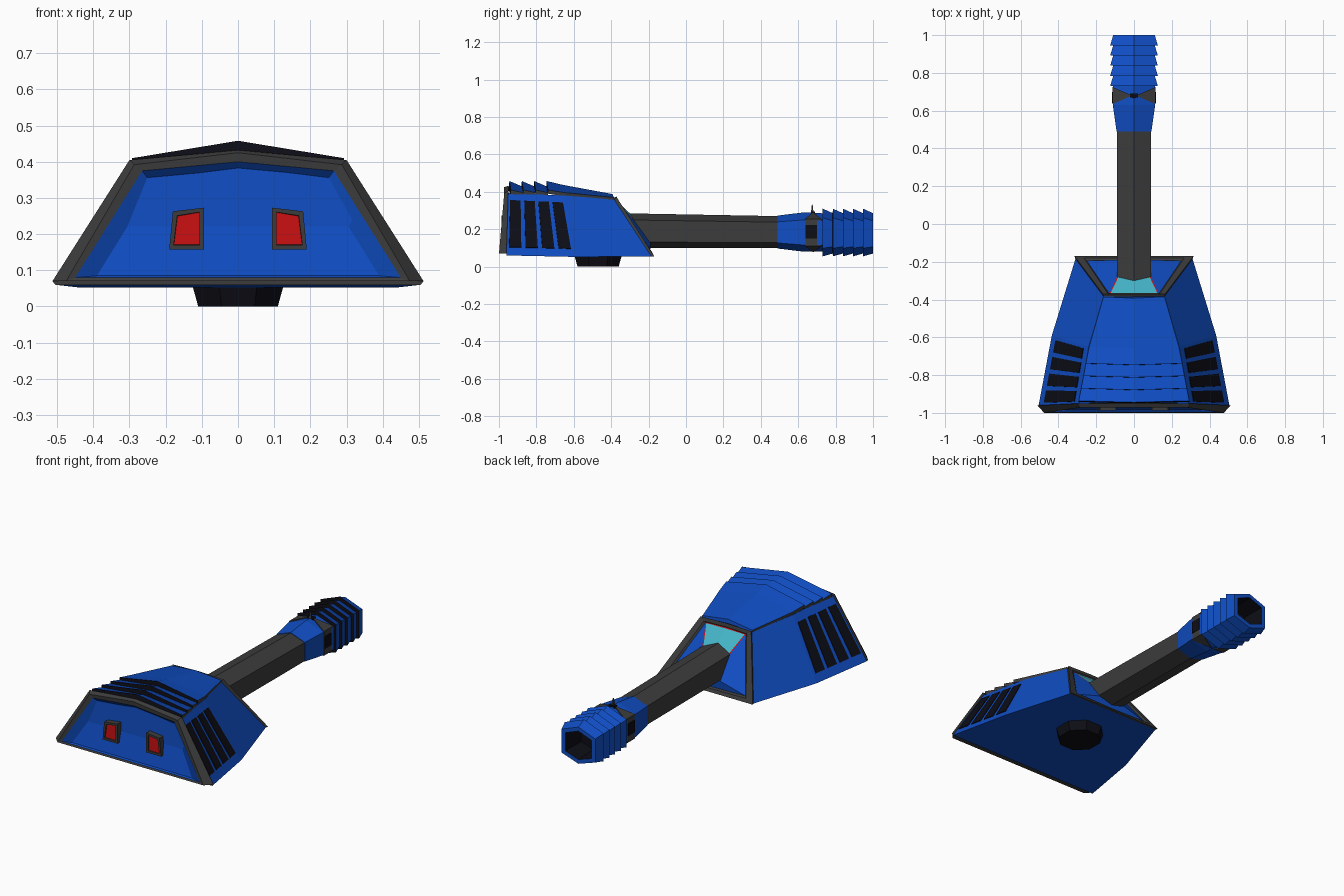
import bpy, bmesh, math
from mathutils import Vector

if "Cube" in bpy.data.objects:
    bpy.data.objects.remove(bpy.data.objects["Cube"])

COLOURS = {
    "blue": (0.005, 0.075, 0.55, 1), "grey": (0.045, 0.045, 0.045, 1),
    "black": (0.004, 0.004, 0.008, 1), "red": (0.6, 0.005, 0.006, 1),
    "cyan": (0.06, 0.46, 0.58, 1)}
NAMES = list(COLOURS)
MATS = []
for n, c in COLOURS.items():
    m = bpy.data.materials.new(n)
    m.diffuse_color = c
    m.use_nodes = True
    m.node_tree.nodes["Principled BSDF"].inputs["Base Color"].default_value = m.diffuse_color
    MATS.append(m)


def finish(name, bm):
    bmesh.ops.recalc_face_normals(bm, faces=bm.faces)
    me = bpy.data.meshes.new(name)
    bm.to_mesh(me)
    bm.free()
    for m in MATS:
        me.materials.append(m)
    ob = bpy.data.objects.new(name, me)
    bpy.context.collection.objects.link(ob)
    return ob


def loft(name, loops, mats, cap0=None, cap1=None, rim=None):
    """Skin closed loops; mats = one colour (or list of colours per side) per strip."""
    bm = bmesh.new()
    rows = [[bm.verts.new(p) for p in lp] for lp in loops]
    n = len(rows[0])
    if isinstance(mats, str):
        mats = [mats] * (len(rows) - 1)
    for a, b, mat in zip(rows, rows[1:], mats):
        for i in range(n):
            j = (i + 1) % n
            f = bm.faces.new((a[i], a[j], b[j], b[i]))
            f.material_index = NAMES.index(mat if isinstance(mat, str) else mat[i])
    for row, mat in ((rows[0], cap0), (rows[-1], cap1)):
        if mat:
            bm.faces.new(row).material_index = NAMES.index(mat)
    if rim:  # coloured border around the faces of one colour
        bm.normal_update()
        fs = [f for f in bm.faces if f.material_index == NAMES.index(rim[0])]
        for f in bmesh.ops.inset_region(bm, faces=fs, thickness=0.007)["faces"]:
            f.material_index = NAMES.index(rim[1])
    return finish(name, bm)


def box(name, lo, hi, mat):
    loops = [[(lo[0], lo[1], z), (hi[0], lo[1], z), (hi[0], hi[1], z), (lo[0], hi[1], z)]
             for z in (lo[2], hi[2])]
    return loft(name, loops, mat, mat, mat)


def flip(p):
    return (-p[0], p[1], p[2])


def sym(half):
    """Mirror a half outline; points on x = 0 are kept once."""
    return list(half) + [flip(p) for p in reversed(half) if p[0] != 0]


def hexa(y, w, lo, hi):
    h = hi - lo
    return sym([(0, y, lo), (w, y, lo + .17 * h), (w, y, lo + .81 * h), (0, y, hi)])


# Armoured body
A, B, C = (.31, -.185, .055), (.435, -.59, .052), (.505, -.96, .06)
D, E, F = (.16, -.385, .36), (.24, -.65, .38), (.29, -.95, .395)
loft("body", [sym([A, D]), sym([B, E]), sym([C, F])], "blue", "blue", "blue")

# Rear frame with recessed panel
loft("rear_frame", [
    sym([C, F, (0, -.945, .42)]),
    sym([(.513, -.96, .07), (.30, -.95, .405), (0, -.95, .432)]),
    sym([(.475, -1, .07), (.287, -.972, .392), (0, -.972, .425)]),
    sym([(.45, -.995, .08), (.265, -.97, .375), (0, -.97, .40)]),
    sym([(.39, -.985, .085), (.235, -.93, .335), (0, -.93, .365)])],
    ["grey", "grey", "grey", "blue"], None, "blue")

# Front frame and tapered barrel shield with bordered window
loft("front_frame", [
    sym([(0, -.185, .055), A, D, (0, -.385, .368)]),
    sym([(0, -.17, .055), (.315, -.17, .055), (.165, -.37, .37), (0, -.37, .375)]),
    sym([(0, -.18, .07), (.265, -.18, .075), (.14, -.365, .35), (0, -.365, .355)]),
    sym([(0, -.195, .075), (.25, -.195, .08), (.13, -.37, .345), (0, -.37, .35)]),
    sym([(0, -.19, .10), (.09, -.19, .125), (.09, -.28, .25), (0, -.30, .285)])],
    ["grey"] * 3 + [["blue", "blue", "cyan", "cyan", "blue", "blue"]],
    rim=("cyan", "red"))

# Roof with overlapping louvres (black backs)
def roof(y, w, zc, ze):
    return sym([(w, y, ze - .02), (w, y, ze), (0, y - .008, zc)])


secs = [roof(-.385, .162, .388, .37), roof(-.65, .238, .437, .396), roof(-.738, .255, .458, .41)]
side = ["grey", "blue", "blue", "grey", "blue"]
mats = [side, side]
for i in range(3):
    y = -.738 - i * .066
    w = .255 + i * .0125
    secs += [roof(y - .001, w, .43, .396), roof(y - .066, w + .0125, .458, .41)]
    mats += ["black", side]
secs.append(roof(-.942, .293, .41, .395))
mats.append("black")
loft("roof", secs, mats, "blue", "black")

# Side vents, laid on the side panels
c, b, f, e = (Vector(p) for p in (C, B, F, E))
nrm = (b - c).cross(f - c).normalized()


def on_panel(u, v, off):
    return tuple(c.lerp(b, u).lerp(f.lerp(e, u), v) + nrm * off)


for i in range(4):
    u0, u1 = .035 + i * .245, .215 + i * .245
    vent = [[on_panel(u, v, o) for u, v in ((u0, .13), (u1, .13), (u1, .88), (u0, .88))]
            for o in (-.01, .004)]
    for s in ("left", "right"):
        loft(f"vent_{s}_{i}", vent if s == "right" else [[flip(p) for p in l] for l in vent],
             "black", "black", "black")

# Rear lamps
def lamp(y, d):
    return [(.094 + d, y, .158 + d), (.19 - d, y, .158 + d),
            (.18 - d, y, .263 - d), (.094 + d, y, .273 - d)]


lamp_loops = [lamp(-.91, 0), lamp(-.987, 0), lamp(-.987, .012), lamp(-.98, .013)]
loft("lamp_right", lamp_loops, "grey", "grey", "red")
loft("lamp_left", [[flip(p) for p in l] for l in lamp_loops], "grey", "grey", "red")

# Turning ring underneath
def ring(r, z):
    return [(r * math.cos(a), -.47 + r * math.sin(a), z)
            for a in (math.pi / 8 + k * math.pi / 4 for k in range(8))]


loft("pivot", [ring(.119, 0), ring(.137, .06)], "black", "black", "black")

# Barrel and flared collar
loft("barrel", [hexa(-.32, .09, .10, .285), hexa(.50, .09, .10, .27)], "grey", "grey", "grey")
loft("collar", [hexa(.49, .092, .097, .273), hexa(.63, .112, .08, .29), hexa(.735, .112, .08, .285)],
     "blue", "blue", "blue")

# Collar details: side ports and triangular inlays
for s, label in ((-1, "left"), (1, "right")):
    x = sorted((s * .09, s * .114))
    box(f"port_surround_{label}", (x[0], .64, .117), (x[1], .70, .248), "grey")
    x = sorted((s * .09, s * .117))
    box(f"port_{label}", (x[0], .64, .15), (x[1], .70, .222), "black")
    for k, (ze, zc, t) in enumerate(((.251, .289, .003), (.114, .08, -.003))):
        tri = [(s * .114, .635, ze), (s * .114, .725, ze), (s * .01, .68, zc)]
        loft(f"inlay_{label}_{k}", [[(p[0], p[1], p[2] + o) for p in tri] for o in (-t, t)],
             "grey", "grey", "grey")

# Sight on top
box("sight_base", (-.02, .67, .27), (.02, .69, .295), "black")
loft("sight", [[(-r, .675 - r, z), (r, .675 - r, z), (r, .675 + r, z), (-r, .675 + r, z)]
               for r, z in ((.008, .28), (.002, .333))], "grey", "grey", "grey")

# Ribbed hollow muzzle
loops, mats = [hexa(.73, .10, .09, .275)], []
for i in range(5):
    y = .731 + i * .0538
    loops += [hexa(y, .126, .055, .31), hexa(y + .0535, .11, .07, .286)]
    mats += ["black", "blue"]
loops += [hexa(1.0, .085, .095, .262), hexa(.86, .08, .10, .257)]
mats += ["blue", "black"]
loft("muzzle", loops, mats, "black", "black")
